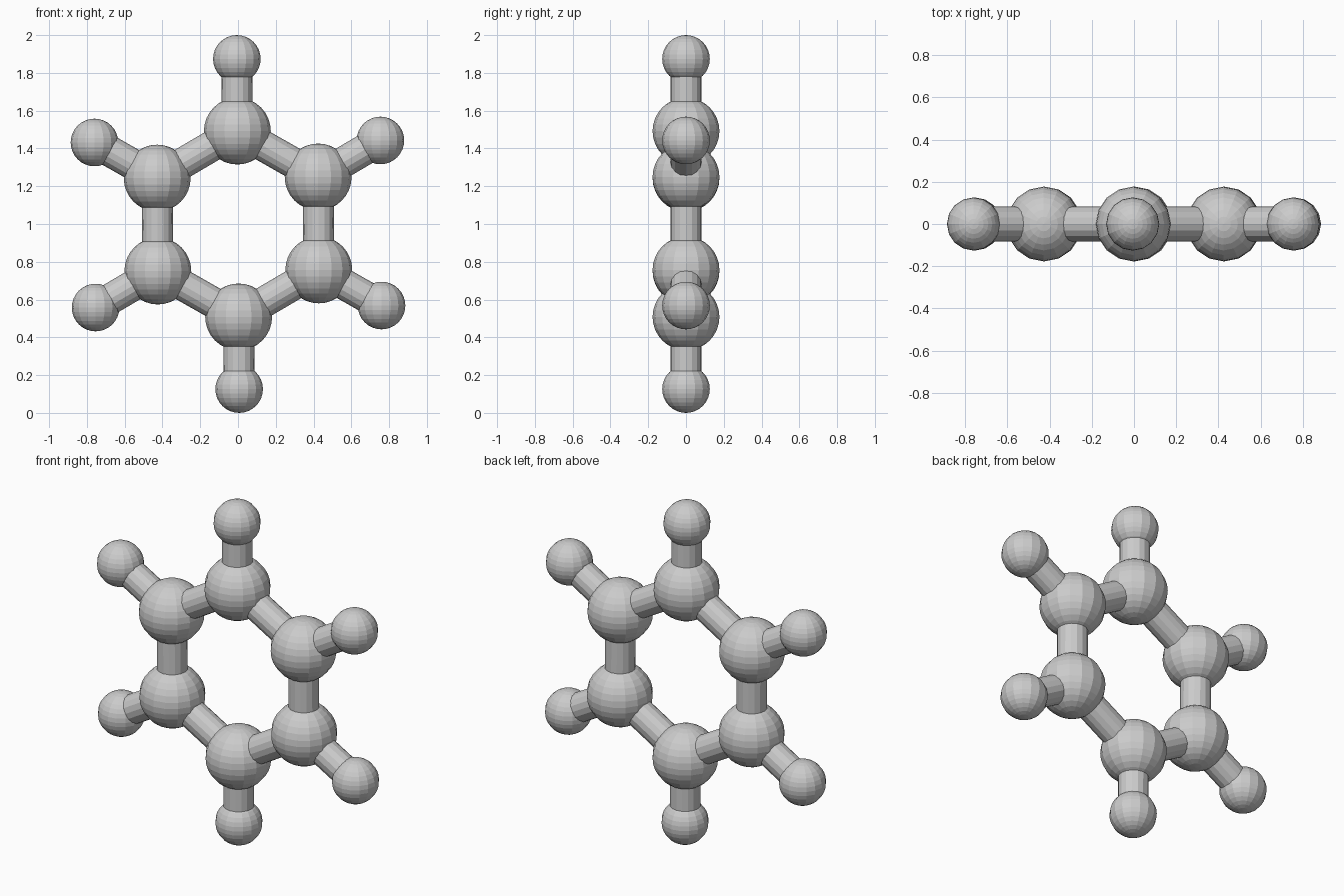
import bpy
from math import cos, sin, radians
from mathutils import Vector

if "Cube" in bpy.data.objects:
    bpy.data.objects.remove(bpy.data.objects["Cube"])

CENTER = Vector((0, 0, 1))
TILT = 0.4             # slight turn of the whole ring, degrees
RING_R, OUTER_R = 0.492, 0.874
BIG_R, SMALL_R, ROD_R = 0.177, 0.126, 0.082


def at(radius, i):
    a = radians(90 + TILT - 60 * i)
    return CENTER + Vector((radius * cos(a), 0, radius * sin(a)))


def ball(name, pos, radius):
    bpy.ops.mesh.primitive_uv_sphere_add(segments=16, ring_count=16, radius=radius, location=pos)
    bpy.context.object.name = name


def rod(name, a, b):
    d = b - a
    bpy.ops.mesh.primitive_cylinder_add(vertices=16, radius=ROD_R, depth=d.length, location=(a + b) / 2)
    o = bpy.context.object
    o.name = name
    o.rotation_euler = d.to_track_quat('Z', 'Y').to_euler()


for i in range(6):
    inner, outer, following = at(RING_R, i), at(OUTER_R, i), at(RING_R, i + 1)
    # Atoms
    ball(f"carbon_atom_{i + 1}", inner, BIG_R)
    ball(f"hydrogen_atom_{i + 1}", outer, SMALL_R)
    # Bonds
    rod(f"ring_bond_{i + 1}", inner, following)
    rod(f"outer_bond_{i + 1}", inner, outer)
